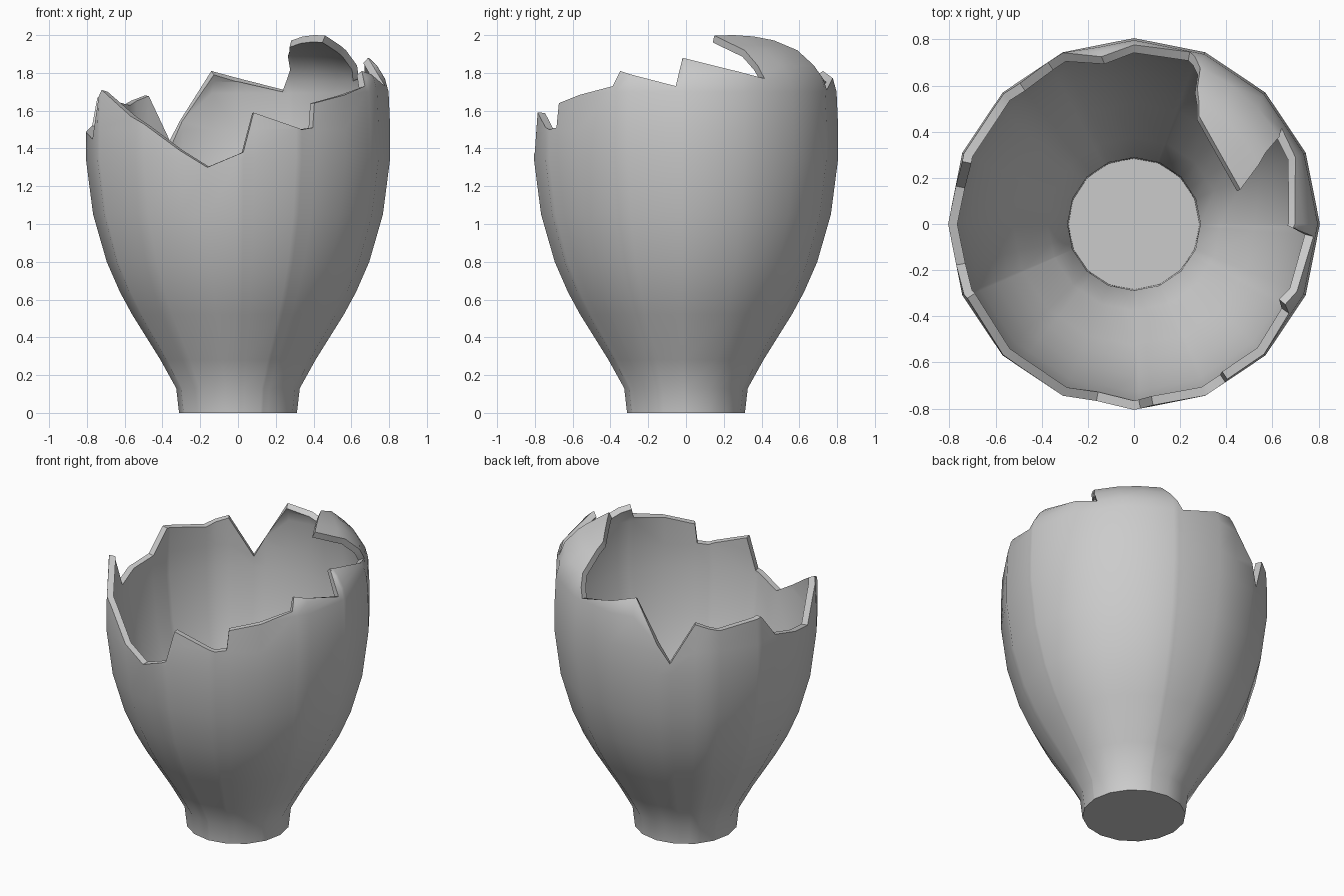
import bpy, bmesh
from math import radians, cos, sin, hypot

if "Cube" in bpy.data.objects:
    bpy.data.objects.remove(bpy.data.objects["Cube"], do_unlink=True)

SIDES = 16
STEP = 360 / SIDES

# Outer profile of the pot: (height, radius)
PROFILE = [(0, .312), (.13, .327), (.28, .41), (.52, .56), (.64, .625), (.8, .695),
           (1.05, .767), (1.35, .806), (1.5, .806), (1.7, .797), (1.77, .778),
           (1.84, .735), (1.92, .65), (1.965, .56), (2.0, .48)]

# Broken rim: (angle, height)
RIM = [(33, 1.77), (70, 1.77), (72, 1.71), (101, 1.81), (118, 1.42), (129, 1.68),
       (140, 1.63), (160, 1.67), (168, 1.52), (193, 1.45), (204, 1.71), (231, 1.53),
       (258, 1.3), (272, 1.38), (276, 1.59), (295, 1.5), (300, 1.51), (301, 1.64),
       (330, 1.73), (332, 1.81), (356, 1.73), (358.5, 1.88), (393, 1.77)]

# Overhanging shoulder shard rows: (left angle, right angle, left radius, right radius)
SHARD = [(67, 31, .735, .735), (65, 28.5, .65, .65), (62, 25.5, .6, .6), (59, 18, .547, .485)]


def lerp(points, x):
    """Piecewise linear lookup, clamped to the ends."""
    for (x0, y0), (x1, y1) in zip(points, points[1:]):
        if x <= x1:
            return y0 + (y1 - y0) * max(0, x - x0) / (x1 - x0)
    return points[-1][1]


def polar(angle, radius):
    return radius * cos(radians(angle)), radius * sin(radians(angle))


def wall_point(angle, z):
    """Point on the many-sided wall at an angle and height."""
    facet = cos(radians(STEP / 2)) / cos(radians(angle % STEP - STEP / 2))
    return (*polar(angle, lerp(PROFILE, z) * facet), z)


def shoulder_height(radius):
    return lerp([(r, z) for z, r in reversed(PROFILE[9:])], radius)


bm = bmesh.new()


def skin(columns, closed=False):
    """Join neighbouring vertex columns with outward facing quads."""
    pairs = list(zip(columns, columns[1:] + columns[:1] if closed else columns[1:]))
    for a, b in pairs:
        for i in range(len(a) - 1):
            bm.faces.new((a[i], b[i], b[i + 1], a[i + 1]))


# Wall columns, each clipped at the broken rim
angles = sorted({a % 360 for a, _ in RIM} | {i * STEP for i in range(SIDES)} | {57.0})
columns = []
for a in angles:
    top = lerp(RIM, a if a >= RIM[0][0] else a + 360)
    heights = [min(z, top) for z, _ in PROFILE]
    heights[-1] = top
    columns.append([bm.verts.new(wall_point(a, z)) for z in heights])
skin(columns, closed=True)

# Base
bm.faces.new([c[0] for c in reversed(columns)])

# Shoulder shard leaning inwards over the opening
shard_columns = []
for a in [x for x in angles if 33 <= x <= 70]:
    t = (a - 33) / 37
    column = [bm.verts.new(wall_point(a, 1.77))]
    for left, right, r_left, r_right in SHARD:
        if left == SHARD[-1][0]:  # straight broken edge
            (x0, y0), (x1, y1) = polar(right, r_right), polar(left, r_left)
            x, y = x0 + (x1 - x0) * t, y0 + (y1 - y0) * t
        else:
            x, y = polar(right + (left - right) * t, r_right + (r_left - r_right) * t)
        column.append(bm.verts.new((x, y, shoulder_height(hypot(x, y)))))
    shard_columns.append(column)
skin(shard_columns)

bmesh.ops.remove_doubles(bm, verts=bm.verts, dist=.0005)
bmesh.ops.dissolve_degenerate(bm, edges=bm.edges, dist=.0005)
mesh = bpy.data.meshes.new("broken_pot")
bm.to_mesh(mesh)
bm.free()
pot = bpy.data.objects.new("broken_pot", mesh)
bpy.context.collection.objects.link(pot)

# Plain clay colour
clay = bpy.data.materials.new("grey_clay")
clay.use_nodes = True
clay.diffuse_color = (.6, .6, .6, 1)
clay.node_tree.nodes["Principled BSDF"].inputs["Base Color"].default_value = (.6, .6, .6, 1)
mesh.materials.append(clay)

# Wall thickness, then smooth shading with sharp broken edges
bpy.context.view_layer.objects.active = pot
pot.select_set(True)
shell = pot.modifiers.new("thickness", "SOLIDIFY")
shell.thickness = .04
shell.offset = -1
bpy.ops.object.modifier_apply(modifier=shell.name)
bpy.ops.object.shade_smooth_by_angle(angle=radians(40))
